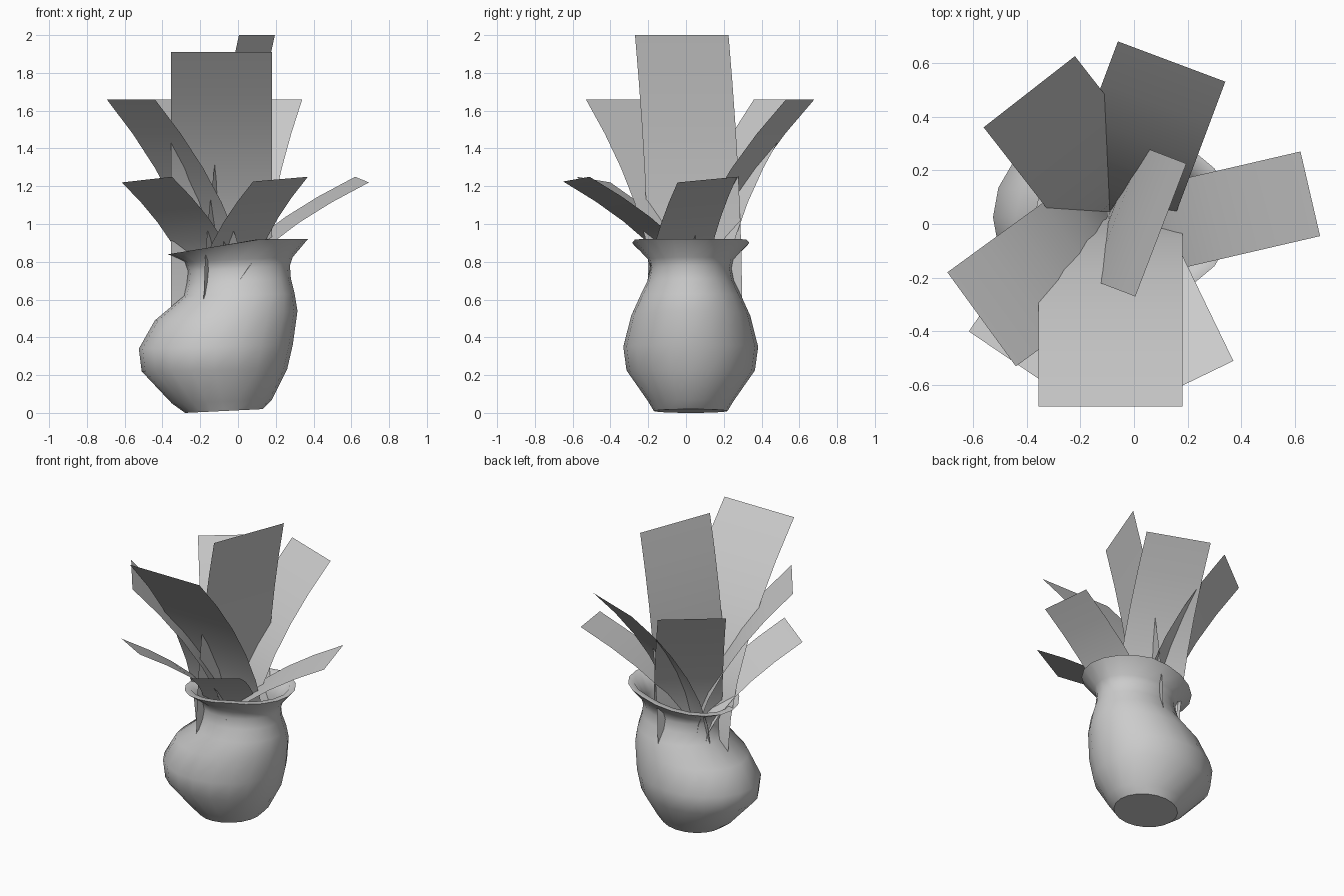
import bpy, bmesh
from math import sin, cos, pi, radians
from mathutils import Vector

if "Cube" in bpy.data.objects:
    bpy.data.objects.remove(bpy.data.objects["Cube"])

CY = 0.025           # vase centre line in y
BASE = Vector((-0.09, 0.045))  # where the leaves spring from


def make_object(name, bm, angle):
    mesh = bpy.data.meshes.new(name)
    bm.to_mesh(mesh)
    bm.free()
    ob = bpy.data.objects.new(name, mesh)
    bpy.context.collection.objects.link(ob)
    bpy.ops.object.select_all(action='DESELECT')
    ob.select_set(True)
    bpy.context.view_layer.objects.active = ob
    bpy.ops.object.shade_smooth_by_angle(angle=radians(angle), keep_sharp_edges=True)
    return ob


def skin(bm, rows, closed):
    for a, b in zip(rows, rows[1:]):
        n = len(a)
        for i in range(n if closed else n - 1):
            j = (i + 1) % n
            bm.faces.new((a[i], a[j], b[j], b[i]))


# Vase: tilted rings, each (left x, left z, right x, right z, half depth)
RINGS = [
    (-0.28, 0.0, 0.13, 0.02, 0.195),
    (-0.35, 0.05, 0.18, 0.07, 0.225),
    (-0.51, 0.22, 0.26, 0.23, 0.34),
    (-0.525, 0.34, 0.29, 0.36, 0.357),
    (-0.44, 0.49, 0.315, 0.54, 0.315),
    (-0.285, 0.62, 0.30, 0.63, 0.265),
    (-0.27, 0.69, 0.28, 0.71, 0.228),
    (-0.265, 0.75, 0.275, 0.78, 0.215),
    (-0.285, 0.80, 0.29, 0.825, 0.225),
    (-0.37, 0.84, 0.37, 0.92, 0.31),      # rim
    (-0.33, 0.845, 0.33, 0.92, 0.27),     # inner lip
    (-0.25, 0.79, 0.25, 0.81, 0.195),     # inside wall
    (-0.24, 0.66, 0.25, 0.66, 0.20),
    (-0.40, 0.42, 0.26, 0.42, 0.28),
    (-0.25, 0.08, 0.12, 0.08, 0.17),
]


def make_vase(sides=20):
    bm = bmesh.new()
    rows = []
    for k, (lx, lz, rx, rz, hy) in enumerate(RINGS):
        row = []
        for i in range(sides):
            a = 2 * pi * i / sides
            u = (1 + cos(a)) / 2
            z = lz + (rz - lz) * u
            if k in (9, 10):           # rim dips on the left, level on the right
                z = min(rz, lz + (rz - lz) * u * 1.5)
            row.append(bm.verts.new((lx + (rx - lx) * u, CY + hy * sin(a), z)))
        rows.append(row)
    skin(bm, rows, True)
    foot = bm.faces.new(rows[0][::-1])
    for e in foot.edges:
        e.smooth = False
    bm.faces.new(rows[-1])
    return make_object("vase", bm, 60)


# Leaf: flat-section strip of constant width, arching from the base to its tip edge
def make_leaf(name, p, q, bottom, bend, steps=6):
    p, q = Vector(p), Vector(q)
    edge = (q - p).xy.normalized()
    out = ((p + q) / 2).xy - BASE
    out -= edge * out.dot(edge)
    zt = (p.z + q.z) / 2
    bm = bmesh.new()
    rows = []
    for i in range(steps + 1):
        t = i / steps
        shift = out * (t ** bend - 1)
        drop = (zt - bottom) * (t - 1)
        move = Vector((shift.x, shift.y, drop))
        rows.append([bm.verts.new(p + move), bm.verts.new(q + move)])
    skin(bm, rows, False)
    return make_object(name, bm, 30)


make_vase()

# Tip edge corners, bottom height, curvature
LEAVES = [
    ("tall_centre_leaf", (0.005, -0.27, 2.0), (0.195, 0.225, 2.0), 0.57, 1.75),
    ("tall_front_leaf", (-0.355, -0.68, 1.91), (0.18, -0.68, 1.91), 0.56, 1.75),
    ("middle_back_leaf", (-0.06, 0.68, 1.66), (0.34, 0.53, 1.66), 0.57, 1.75),
    ("middle_back_left_leaf", (-0.56, 0.36, 1.66), (-0.22, 0.625, 1.66), 0.57, 1.75),
    ("middle_front_left_leaf", (-0.695, -0.18, 1.66), (-0.44, -0.53, 1.66), 0.57, 1.75),
    ("short_right_leaf", (0.693, -0.045, 1.22), (0.62, 0.27, 1.25), 0.6, 1.75),
    ("short_front_right_leaf", (0.08, -0.65, 1.225), (0.37, -0.51, 1.25), 0.6, 1.75),
    ("short_front_left_leaf", (-0.615, -0.40, 1.22), (-0.35, -0.58, 1.25), 0.6, 1.75),
]
for spec in LEAVES:
    make_leaf(*spec)
